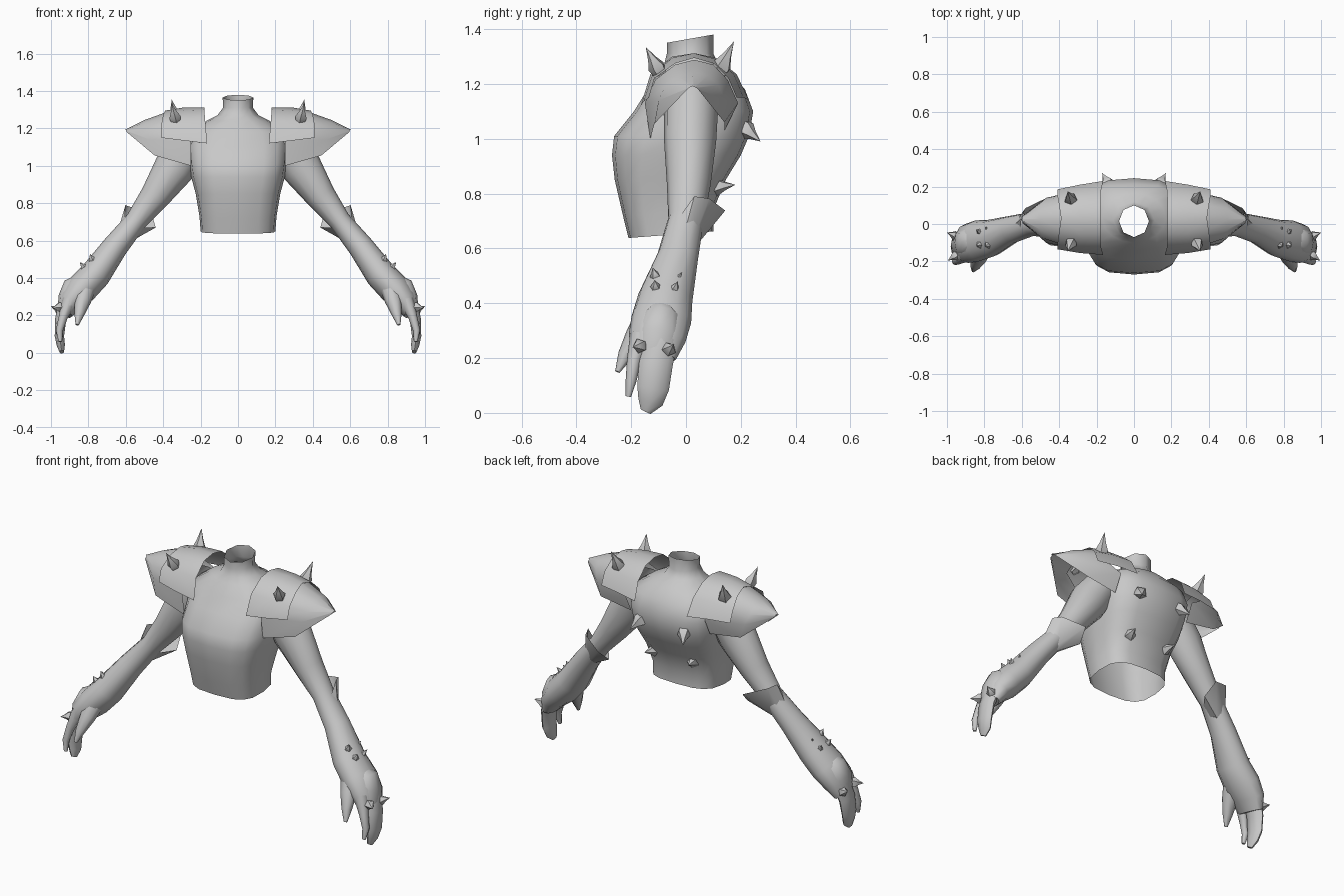
import bpy, bmesh, math
from mathutils import Vector

grey = bpy.data.materials.new("light grey")
grey.diffuse_color = (0.58, 0.58, 0.58, 1)


def finish(name, bm, mirror=True, angle=50):
    """Turn a bmesh into a smooth-by-angle object, mirrored left/right."""
    bmesh.ops.remove_doubles(bm, verts=bm.verts, dist=0.0005)
    bmesh.ops.recalc_face_normals(bm, faces=bm.faces)
    me = bpy.data.meshes.new(name)
    bm.to_mesh(me)
    bm.free()
    me.materials.append(grey)
    ob = bpy.data.objects.new(name, me)
    bpy.context.collection.objects.link(ob)
    if mirror:
        ob.modifiers.new("mirror", 'MIRROR').use_mirror_merge = False
    bpy.context.view_layer.objects.active = ob
    ob.select_set(True)
    bpy.ops.object.shade_smooth_by_angle(angle=math.radians(angle))
    ob.select_set(False)
    return ob


def loft(bm, rows, closed=True):
    """Skin a list of equally long point rows with quads."""
    rows = [[bm.verts.new(p) for p in r] for r in rows]
    n = len(rows[0])
    for a, b in zip(rows, rows[1:]):
        for i in range(n if closed else n - 1):
            j = (i + 1) % n
            bm.faces.new((a[i], a[j], b[j], b[i]))
    return rows


def tube(bm, sections, n=10, caps=(False, True)):
    """Tube through (x, y, z, radius along y, radius across) sections."""
    c = [Vector(s[:3]) for s in sections]
    rows = []
    for i, s in enumerate(sections):
        t = (c[min(i + 1, len(c) - 1)] - c[max(i - 1, 0)]).normalized()
        v = t.cross(Vector((0, 1, 0))).normalized()
        u = v.cross(t)
        rows.append([c[i] + u * s[3] * math.cos(2 * math.pi * k / n)
                     + v * s[4] * math.sin(2 * math.pi * k / n) for k in range(n)])
    rows = loft(bm, rows)
    for cap, r in zip(caps, (rows[0], rows[-1])):
        if cap:
            bm.faces.new(r)


def spike(bm, base, tip, r, n=5):
    """Five-sided thorn with a slightly swollen root."""
    b, t = Vector(base), Vector(tip)
    d = t - b
    u = d.orthogonal().normalized()
    v = d.normalized().cross(u)
    rows = []
    for f, k in ((-0.15, 0.8), (0.15, 1.0), (0.5, 0.5), (1, 0.0)):
        rows.append([b + d * f + (u * math.cos(a) + v * math.sin(a)) * r * k
                     for a in (2 * math.pi * i / n for i in range(n))])
    loft(bm, rows)


# Torso shell, open at the waist and the eight-sided neck:
# z, half width, front y, back y, tilt, squareness
bm = bmesh.new()
rows = []
for z, w, yf, yb, tilt, p in (
        (0.65, 0.20, -0.21, 0.10, 0.012, 0.65), (0.73, 0.206, -0.23, 0.10, 0.01, 0.65),
        (0.85, 0.226, -0.26, 0.145, 0, 0.65), (0.94, 0.25, -0.27, 0.20, 0, 0.65),
        (1.01, 0.26, -0.262, 0.23, 0, 0.65), (1.10, 0.27, -0.19, 0.245, 0, 0.7),
        (1.18, 0.255, -0.14, 0.215, 0, 0.72), (1.24, 0.17, -0.10, 0.165, 0, 1),
        (1.27, 0.11, -0.08, 0.12, 0, 1), (1.31, 0.08, -0.07, 0.10, 0, 1),
        (1.365, 0.082, -0.07, 0.10, 0.015, 1)):
    row = []
    for k in range(16):
        a = 2 * math.pi * k / 16
        f = math.cos(math.pi / 8) if k % 2 and z > 1.26 else 1
        c, s = math.cos(a) * f, math.sin(a) * f
        c = math.copysign(abs(c) ** p, c)
        s = math.copysign(abs(s) ** p, s)
        row.append((w * c, (yf + yb) / 2 + (yb - yf) / 2 * s, z + tilt * s))
    rows.append(row)
loft(bm, rows)
finish("torso", bm, mirror=False)

# Arm from the shoulder to the knuckles
bm = bmesh.new()
tube(bm, [(0.22, 0.02, 1.16, 0.10, 0.09), (0.34, 0.015, 0.99, 0.095, 0.11),
          (0.445, 0.01, 0.835, 0.08, 0.08), (0.545, 0.0, 0.705, 0.065, 0.058),
          (0.655, -0.03, 0.57, 0.075, 0.068), (0.762, -0.075, 0.42, 0.10, 0.082),
          (0.838, -0.09, 0.34, 0.11, 0.084), (0.895, -0.105, 0.275, 0.105, 0.068),
          (0.925, -0.12, 0.21, 0.085, 0.04)], 12)
# Wrist knob
tube(bm, [(0.85, -0.09, 0.40, 0.03, 0.02), (0.90, -0.09, 0.365, 0.06, 0.035),
          (0.93, -0.10, 0.30, 0.07, 0.03), (0.94, -0.11, 0.23, 0.06, 0.025)], 8, (True, True))
finish("arm", bm)

# Broad finger, slim finger and thumb
bm = bmesh.new()
tube(bm, [(0.92, -0.09, 0.27, 0.06, 0.04), (0.948, -0.11, 0.18, 0.062, 0.03),
          (0.955, -0.12, 0.09, 0.058, 0.025), (0.947, -0.13, 0.04, 0.046, 0.022),
          (0.942, -0.147, 0.005, 0.02, 0.012)], 8)
tube(bm, [(0.90, -0.165, 0.28, 0.04, 0.04), (0.935, -0.19, 0.19, 0.026, 0.024),
          (0.955, -0.20, 0.12, 0.02, 0.019), (0.95, -0.21, 0.06, 0.01, 0.01)], 8)
tube(bm, [(0.81, -0.13, 0.36, 0.05, 0.055), (0.83, -0.18, 0.28, 0.042, 0.045),
          (0.848, -0.222, 0.21, 0.027, 0.028), (0.86, -0.25, 0.15, 0.009, 0.009)], 8)
finish("fingers", bm)

# Flared cuff behind the elbow
bm = bmesh.new()
loft(bm, [[(0.605, -0.02, 0.72), (0.602, 0.03, 0.79), (0.58, 0.085, 0.782),
           (0.46, 0.143, 0.738), (0.44, 0.07, 0.67), (0.50, -0.01, 0.67)],
          [(0.64, -0.04, 0.645), (0.64, -0.005, 0.66), (0.62, 0.03, 0.645),
           (0.585, 0.042, 0.615), (0.565, 0.025, 0.60), (0.565, -0.02, 0.60)]], False)
finish("elbow_cuff", bm, angle=50)

# Inner shoulder band arching over the shoulder
bm = bmesh.new()
loft(bm, [[(0.165, -0.165, 1.12), (0.175, -0.13, 1.235), (0.18, -0.05, 1.30),
           (0.18, 0.03, 1.312), (0.18, 0.11, 1.295), (0.175, 0.185, 1.235), (0.165, 0.23, 1.14)],
          [(0.29, -0.155, 1.135), (0.29, -0.122, 1.235), (0.29, -0.05, 1.295),
           (0.29, 0.03, 1.312), (0.29, 0.11, 1.29), (0.29, 0.175, 1.235), (0.29, 0.21, 1.15)],
          [(0.41, -0.135, 1.15), (0.41, -0.115, 1.22), (0.40, -0.04, 1.275),
           (0.39, 0.03, 1.295), (0.40, 0.10, 1.275), (0.41, 0.155, 1.22), (0.41, 0.185, 1.15)]],
     False)
finish("shoulder_band", bm)

# Outer shoulder plate drawn out to a blunt point
bm = bmesh.new()
loft(bm, [[(0.25, -0.13, 1.0), (0.25, -0.15, 1.13), (0.38, -0.112, 1.215), (0.38, -0.04, 1.27),
           (0.38, 0.03, 1.288), (0.38, 0.10, 1.27), (0.38, 0.152, 1.215),
           (0.25, 0.19, 1.13), (0.25, 0.14, 1.03)],
          [(0.445, -0.115, 1.055), (0.47, -0.10, 1.14), (0.49, -0.075, 1.195), (0.50, -0.03, 1.23),
           (0.50, 0.025, 1.245), (0.50, 0.08, 1.23), (0.49, 0.12, 1.195),
           (0.47, 0.14, 1.14), (0.445, 0.14, 1.06)],
          [(0.595, 0.004 + 0.005 * i, 1.19 - 0.0006 * (i - 4) ** 2) if i != 4
           else (0.606, 0.024, 1.192) for i in range(9)]], False)
finish("shoulder_point", bm, angle=60)

# Thorns: base, tip, radius
groups = {
    "shoulder_spikes": [((0.335, -0.10, 1.25), (0.355, -0.147, 1.335), 0.033),
                        ((0.335, 0.125, 1.25), (0.355, 0.175, 1.355), 0.036)],
    "back_spikes": [((0.135, 0.21, 1.04), (0.17, 0.272, 0.99), 0.038),
                    ((0.12, 0.10, 0.825), (0.14, 0.18, 0.832), 0.035)],
    "forearm_spikes": [((0.778, -0.11, 0.495), (0.792, -0.122, 0.53), 0.021),
                       ((0.775, -0.04, 0.475), (0.795, -0.015, 0.512), 0.021),
                       ((0.822, -0.11, 0.455), (0.845, -0.115, 0.485), 0.021),
                       ((0.818, -0.045, 0.445), (0.845, -0.03, 0.48), 0.021)],
    "hand_spikes": [((0.95, -0.165, 0.245), (0.995, -0.195, 0.24), 0.028),
                    ((0.95, -0.065, 0.23), (1.0, -0.045, 0.25), 0.028)],
}
for name, thorns in groups.items():
    bm = bmesh.new()
    for b, t, r in thorns:
        spike(bm, b, t, r)
    finish(name, bm)
